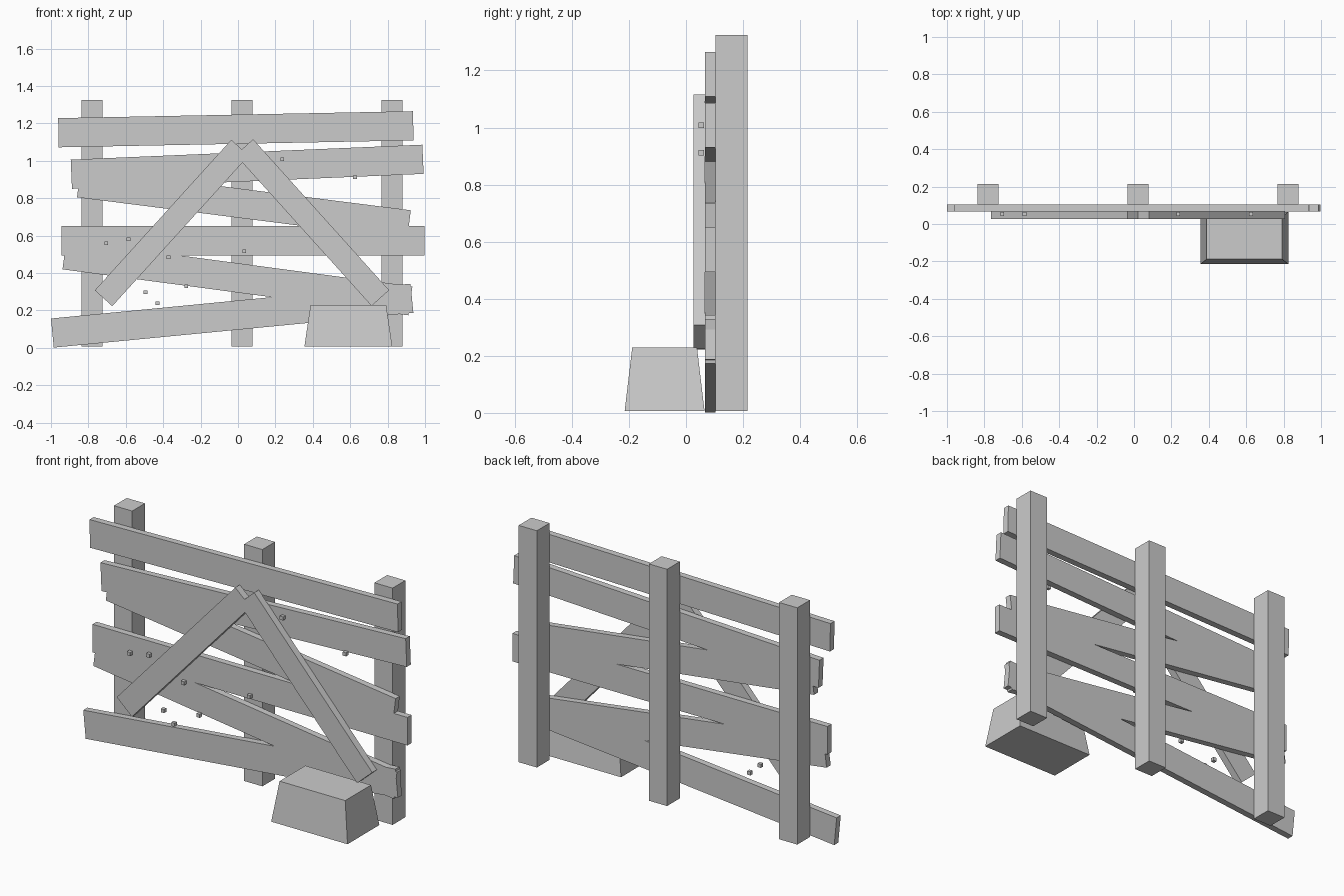
import bpy
import bmesh
import math
from mathutils import Matrix, Vector

cube = bpy.data.objects.get("Cube")
if cube:
    bpy.data.objects.remove(cube, do_unlink=True)

# One plain grey for the whole model
GREY = (0.6, 0.6, 0.6, 1.0)
grey = bpy.data.materials.new("plain_grey")
grey.use_nodes = True
grey.diffuse_color = GREY
grey.node_tree.nodes["Principled BSDF"].inputs["Base Color"].default_value = GREY


def box(name, centre, size, tilt=0.0, taper=None):
    """Box turned by tilt in the xz plane; taper scales the top face in x and y."""
    bm = bmesh.new()
    bmesh.ops.create_cube(bm, size=1)
    if taper:
        for v in bm.verts:
            if v.co.z > 0:
                v.co.x *= taper[0]
                v.co.y *= taper[1]
    bmesh.ops.scale(bm, vec=size, verts=bm.verts)
    bmesh.ops.rotate(bm, matrix=Matrix.Rotation(-tilt, 3, "Y"), verts=bm.verts)
    mesh = bpy.data.meshes.new(name)
    bm.to_mesh(mesh)
    bm.free()
    mesh.materials.append(grey)
    obj = bpy.data.objects.new(name, mesh)
    obj.location = centre
    bpy.context.collection.objects.link(obj)
    return obj


def board(name, start, end, width, back, front):
    """Flat board running between two (x, z) end centres."""
    a, b = Vector(start), Vector(end)
    run, mid = b - a, (a + b) / 2
    box(name, (mid.x, (back + front) / 2, mid.y),
        (run.length, back - front, width), math.atan2(run.y, run.x))


POST_BACK, POST_FRONT, PLANK_FRONT, BRACE_FRONT = 0.215, 0.103, 0.067, 0.027

# Upright posts
for side, x in (("right", -0.78), ("middle", 0.022), ("left", 0.824)):
    box(side + "_post", (x, (POST_BACK + POST_FRONT) / 2, 0.666),
        (0.112, POST_BACK - POST_FRONT, 1.318))

# Crooked planks, top to bottom
planks = [
    ((-0.96, 1.15), (0.937, 1.187)),
    ((-0.891, 0.928), (0.989, 1.008)),
    ((-0.851, 0.882), (0.914, 0.658)),
    ((-0.943, 0.572), (0.997, 0.572)),
    ((-0.928, 0.497), (0.922, 0.251)),
    ((-0.9925, 0.079), (0.93, 0.265)),
]
for i, (start, end) in enumerate(planks, 1):
    board(f"plank_{i}", start, end, 0.156, POST_FRONT, PLANK_FRONT)

# Two braces forming a peak
board("right_brace", (-0.719, 0.265), (0.011, 1.07), 0.126, PLANK_FRONT, BRACE_FRONT)
board("left_brace", (0.034, 1.073), (0.761, 0.266), 0.126, PLANK_FRONT, BRACE_FRONT)

# Tapered foot block
box("foot_block", (0.59, -0.075, 0.118), (0.47, 0.28, 0.224), taper=(0.86, 0.81))

# Small square nails
nails = [(-0.704, 0.559), (-0.586, 0.58), (-0.372, 0.484), (0.034, 0.516),
         (-0.276, 0.329), (-0.495, 0.297), (-0.431, 0.238), (0.237, 1.008),
         (0.625, 0.912)]
for i, (x, z) in enumerate(nails, 1):
    box(f"nail_{i}", (x, 0.053, z), (0.02, 0.02, 0.02))
